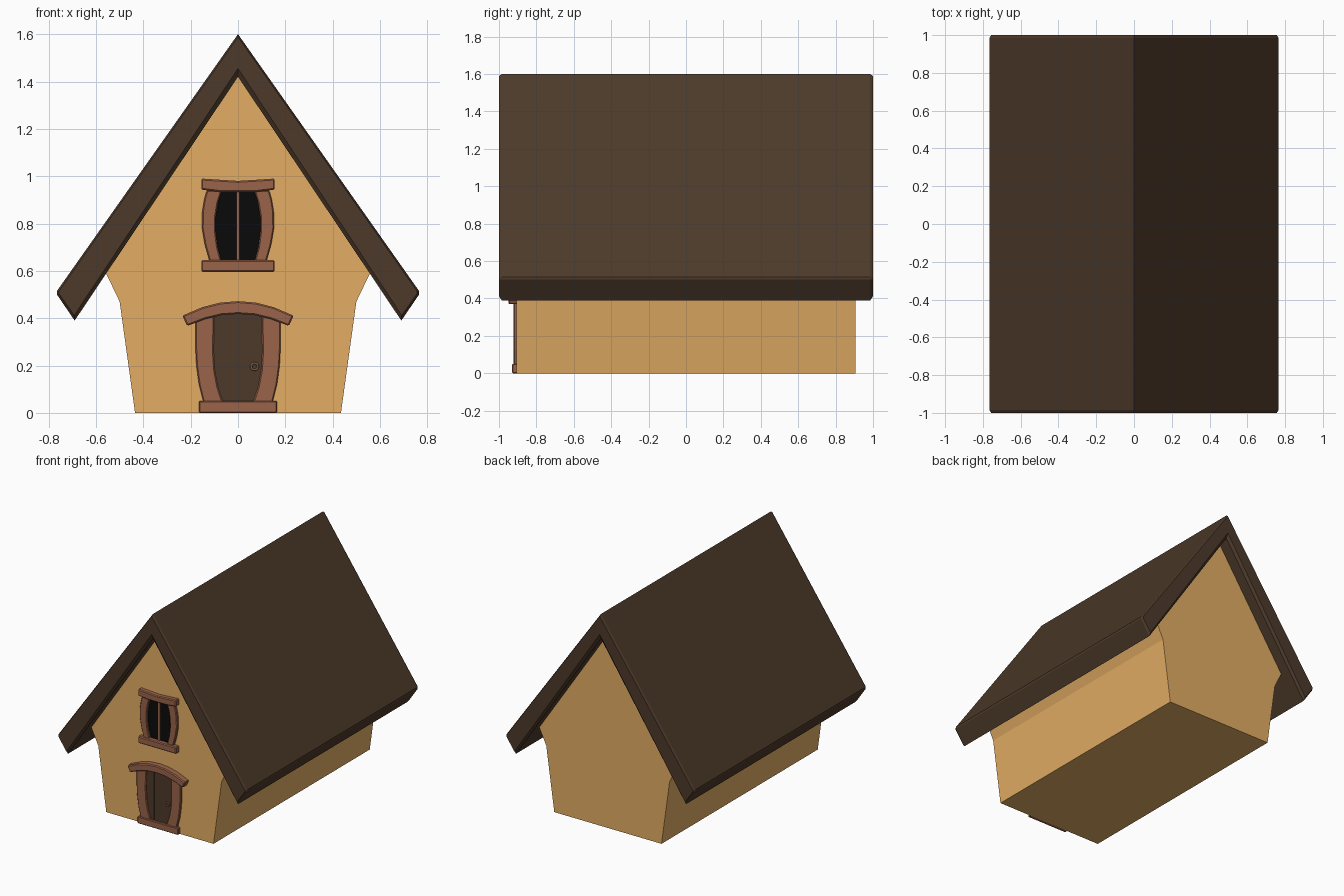
import bpy, bmesh, math

if "Cube" in bpy.data.objects:
    bpy.data.objects.remove(bpy.data.objects["Cube"])


def material(name, color):
    m = bpy.data.materials.new(name)
    m.diffuse_color = (*color, 1)
    m.use_nodes = True
    m.node_tree.nodes["Principled BSDF"].inputs["Base Color"].default_value = m.diffuse_color
    return m


WALL = material("ochre plaster", (0.775, 0.42, 0.130))
ROOF = material("dark roof brown", (0.074, 0.042, 0.023))
TRIM = material("red brown wood", (0.32, 0.125, 0.067))
GLASS = material("black glass", (0.003, 0.003, 0.003))


def loft(name, sections, mat):
    """Join xz outlines, each given as (y, points), into a closed solid."""
    bm = bmesh.new()
    rings = [[bm.verts.new((x, y, z)) for x, z in pts] for y, pts in sections]
    for a, b in zip(rings, rings[1:]):
        for i in range(len(a)):
            j = (i + 1) % len(a)
            bm.faces.new((a[i], a[j], b[j], b[i]))
    bm.faces.new(rings[0])
    bm.faces.new(rings[-1])
    bmesh.ops.recalc_face_normals(bm, faces=bm.faces)
    me = bpy.data.meshes.new(name)
    bm.to_mesh(me)
    bm.free()
    me.materials.append(mat)
    ob = bpy.data.objects.new(name, me)
    bpy.context.collection.objects.link(ob)
    return ob


def plate(name, pts, front, mat, bevel=0.0, back=-0.895):
    ob = loft(name, [(front, pts), (back, pts)], mat)
    if bevel:
        mod = ob.modifiers.new("Bevel", 'BEVEL')
        mod.width = bevel
        mod.segments = 1
        mod.limit_method = 'ANGLE'
        mod.angle_limit = math.radians(40)
    return ob


def mirrored(half):
    """Complete a right-hand outline with its mirror image across x = 0."""
    return half + [(-x, z) for x, z in reversed(half) if x > 0]


def box(x0, x1, z0, z1):
    return [(x0, z0), (x1, z0), (x1, z1), (x0, z1)]


def jambs(name, outer, inner, front):
    for side, label in ((-1, "left"), (1, "right")):
        pts = [(side * x, z) for x, z in outer + inner[::-1]]
        plate(f"{name}_{label}", pts, front, TRIM, 0.005)


# House body, flared towards the eaves
body = mirrored([(0.435, 0), (0.5, 0.47), (0.56, 0.595), (0, 1.435)])
loft("house_body", [(-0.905, body), (0.905, body)], WALL)

# Roof: an upside-down V with chamfered gable ends
full = mirrored([(0, 1.6), (0.765, 0.515), (0.765, 0.50), (0.69, 0.39), (0, 1.42)])
end = mirrored([(0, 1.588), (0.756, 0.515), (0.756, 0.503), (0.692, 0.412), (0, 1.455)])
loft("roof", [(-1, end), (-0.985, full), (0.985, full), (1, end)], ROOF)

# Window
win_out = [(0.12, 0.64), (0.14, 0.71), (0.152, 0.78), (0.151, 0.85), (0.143, 0.90), (0.132, 0.94)]
win_in = [(0.07, 0.64), (0.086, 0.70), (0.095, 0.77), (0.094, 0.83), (0.084, 0.89), (0.068, 0.94)]
plate("window_glass", mirrored(win_in), -0.908, GLASS)
plate("window_mullion", box(-0.007, 0.007, 0.64, 0.94), -0.915, TRIM)
jambs("window_jamb", win_out, win_in, -0.925)
plate("window_sill", box(-0.155, 0.155, 0.595, 0.645), -0.94, TRIM, 0.006)
plate("window_lintel", mirrored([(0, 0.933), (0.08, 0.934), (0.155, 0.943), (0.155, 0.99),
                                 (0.08, 0.985), (0, 0.98)]), -0.94, TRIM, 0.006)

# Door
door_out = [(0.145, 0.04), (0.165, 0.12), (0.176, 0.20), (0.18, 0.28), (0.18, 0.40)]
door_in = [(0.062, 0.04), (0.085, 0.11), (0.098, 0.18), (0.103, 0.26), (0.1, 0.42)]
plate("door_back", mirrored(door_in), -0.908, ROOF)
plate("door_plank_middle", box(-0.037, 0.029, 0.04, 0.42), -0.913, ROOF)
plate("door_plank_left", [(-x, z) for x, z in door_in] + [(-0.041, 0.42), (-0.041, 0.04)], -0.913, ROOF)
plate("door_plank_right", door_in + [(0.033, 0.42), (0.033, 0.04)], -0.913, ROOF)
jambs("door_jamb", door_out, door_in, -0.922)
plate("door_step", box(-0.165, 0.165, 0, 0.05), -0.93, TRIM, 0.004)
plate("door_lintel", mirrored([(0, 0.418), (0.07, 0.413), (0.14, 0.396), (0.215, 0.367), (0.235, 0.411),
                               (0.15, 0.447), (0.075, 0.466), (0, 0.472)]), -0.95, TRIM, 0.006)

# Ring handle
bpy.ops.mesh.primitive_torus_add(location=(0.07, -0.917, 0.196), rotation=(math.pi / 2, 0, 0),
                                 major_radius=0.0145, minor_radius=0.0045,
                                 major_segments=16, minor_segments=8)
ring = bpy.context.object
ring.name = "door_handle"
ring.data.materials.append(TRIM)
bpy.ops.object.shade_smooth()
